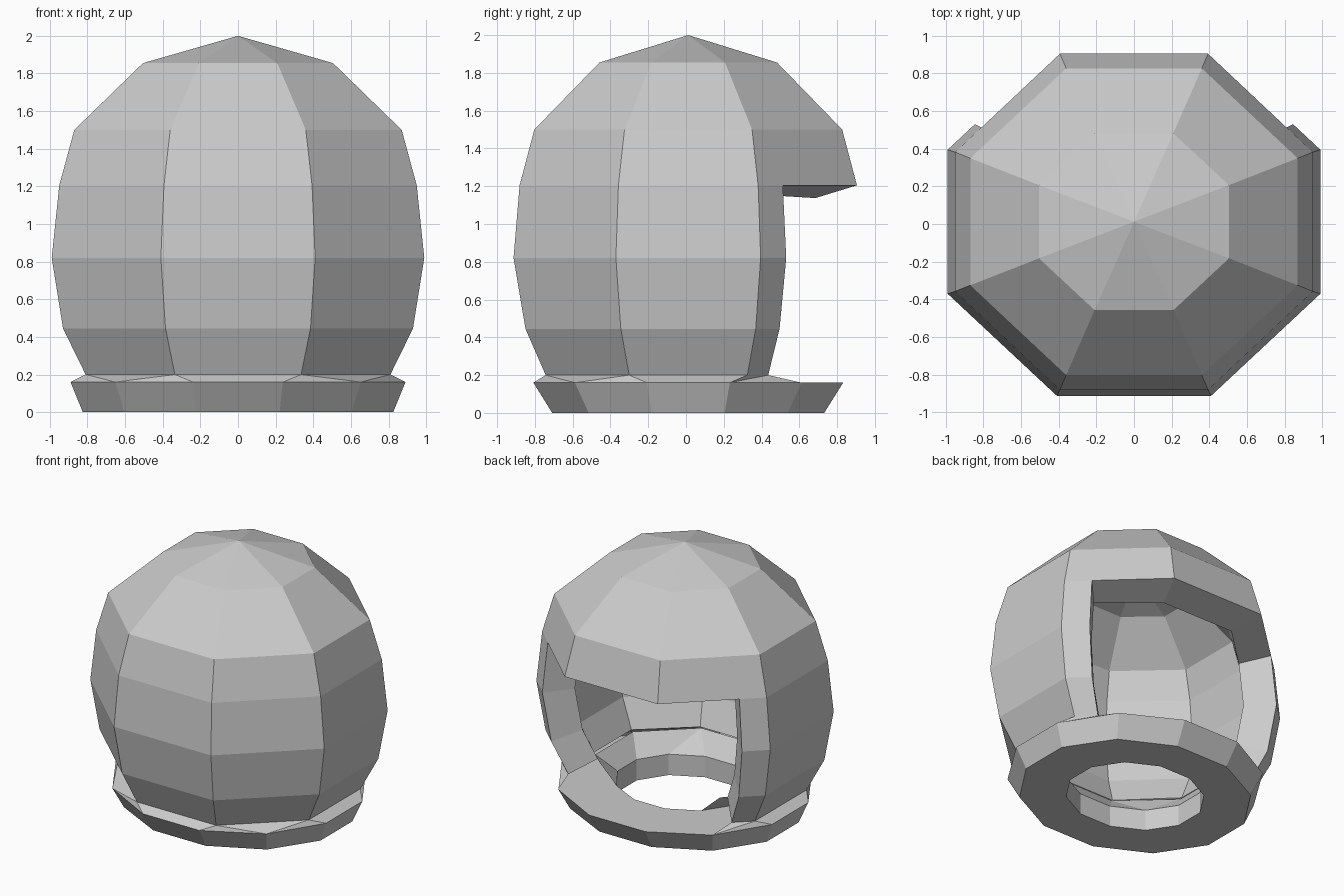
import bpy, bmesh, math
from mathutils import Vector

if "Cube" in bpy.data.objects:
    bpy.data.objects.remove(bpy.data.objects["Cube"])

CY = 0.012  # small backward offset of the whole shape


def oval(az, rx, ry, z, sides):
    """Point on a regular polygon whose flat sides lie at rx and ry."""
    k = 1 / math.cos(math.pi / sides)
    a = math.radians(az)
    return Vector((rx * k * math.cos(a), ry * k * math.sin(a) + CY, z))


def shell_ring(z, rx, ry):
    """Eight corners plus a point a quarter along each rear diagonal side."""
    c = [oval(157.5 + 45 * i, rx, ry, z, 8) for i in range(8)]
    # c[0] side left, c[5] side right, c[6] and c[7] rear
    return [c[0].lerp(c[7], 0.25)] + c[:6] + [c[5].lerp(c[6], 0.25)] + c[6:]


def base_ring_points(z, rx, ry):
    return [oval(135 + 30 * i, rx, ry, z, 12) for i in range(12)]


def make_object(name, bm):
    bmesh.ops.recalc_face_normals(bm, faces=bm.faces[:])
    me = bpy.data.meshes.new(name)
    bm.to_mesh(me)
    bm.free()
    ob = bpy.data.objects.new(name, me)
    bpy.context.collection.objects.link(ob)
    return ob


def zipper(bm, a, b):
    """Triangle strip between two open loops with different point counts."""
    va, vb = [bm.verts.new(p) for p in a], [bm.verts.new(p) for p in b]

    def angle(v):
        d = math.degrees(math.atan2(v.co.y - CY, v.co.x))
        return d if d > 90 else d + 360
    i = j = 0
    while i < len(va) - 1 or j < len(vb) - 1:
        step_a = j == len(vb) - 1 or (
            i < len(va) - 1 and angle(va[i + 1]) < angle(vb[j + 1]))
        if step_a:
            bm.faces.new((va[i], va[i + 1], vb[j]))
            i += 1
        else:
            bm.faces.new((va[i], vb[j + 1], vb[j]))
            j += 1


# Faceted shell with the rear opening, thickened inward
rings = [(0.2, 0.81, 0.755), (0.445, 0.93, 0.862), (0.82, 0.99, 0.925),
         (1.205, 0.95, 0.893), (1.5, 0.87, 0.815), (1.855, 0.505, 0.47)]
bm = bmesh.new()
loops = [[bm.verts.new(p) for p in shell_ring(*r)] for r in rings]
for band, (lo, hi) in enumerate(zip(loops, loops[1:])):
    for i in range(10):
        if band < 3 and i >= 7:
            continue
        n = (i + 1) % 10
        bm.faces.new((lo[i], lo[n], hi[n], hi[i]))
apex = bm.verts.new((0, CY, 2.0))
for i in range(10):
    bm.faces.new((loops[-1][i], loops[-1][(i + 1) % 10], apex))
for v in [v for v in bm.verts if not v.link_faces]:
    bm.verts.remove(v)
shell = make_object("helmet_shell", bm)
sol = shell.modifiers.new("thickness", 'SOLIDIFY')
sol.thickness = 0.23
sol.offset = -1
sol.use_even_offset = True

# Flared twelve-sided neck ring with an open middle
bm = bmesh.new()
profile = [(0, 0.825, 0.72), (0.16, 0.89, 0.82), (0.16, 0.49, 0.43), (0, 0.49, 0.43)]
loops = [[bm.verts.new(p) for p in base_ring_points(*r)] for r in profile]
for k in range(4):
    a, b = loops[k], loops[(k + 1) % 4]
    for i in range(12):
        n = (i + 1) % 12
        bm.faces.new((a[i], a[n], b[n], b[i]))
make_object("neck_ring", bm)

# Sloped seams joining shell and neck ring, outside and inside
bm = bmesh.new()
zipper(bm, shell_ring(*rings[0])[:8], base_ring_points(0.16, 0.89, 0.82)[:10])
make_object("outer_seam", bm)
bm = bmesh.new()
zipper(bm, shell_ring(0.3, 0.60, 0.55)[:8], base_ring_points(0.16, 0.49, 0.43)[:10])
make_object("inner_seam", bm)
